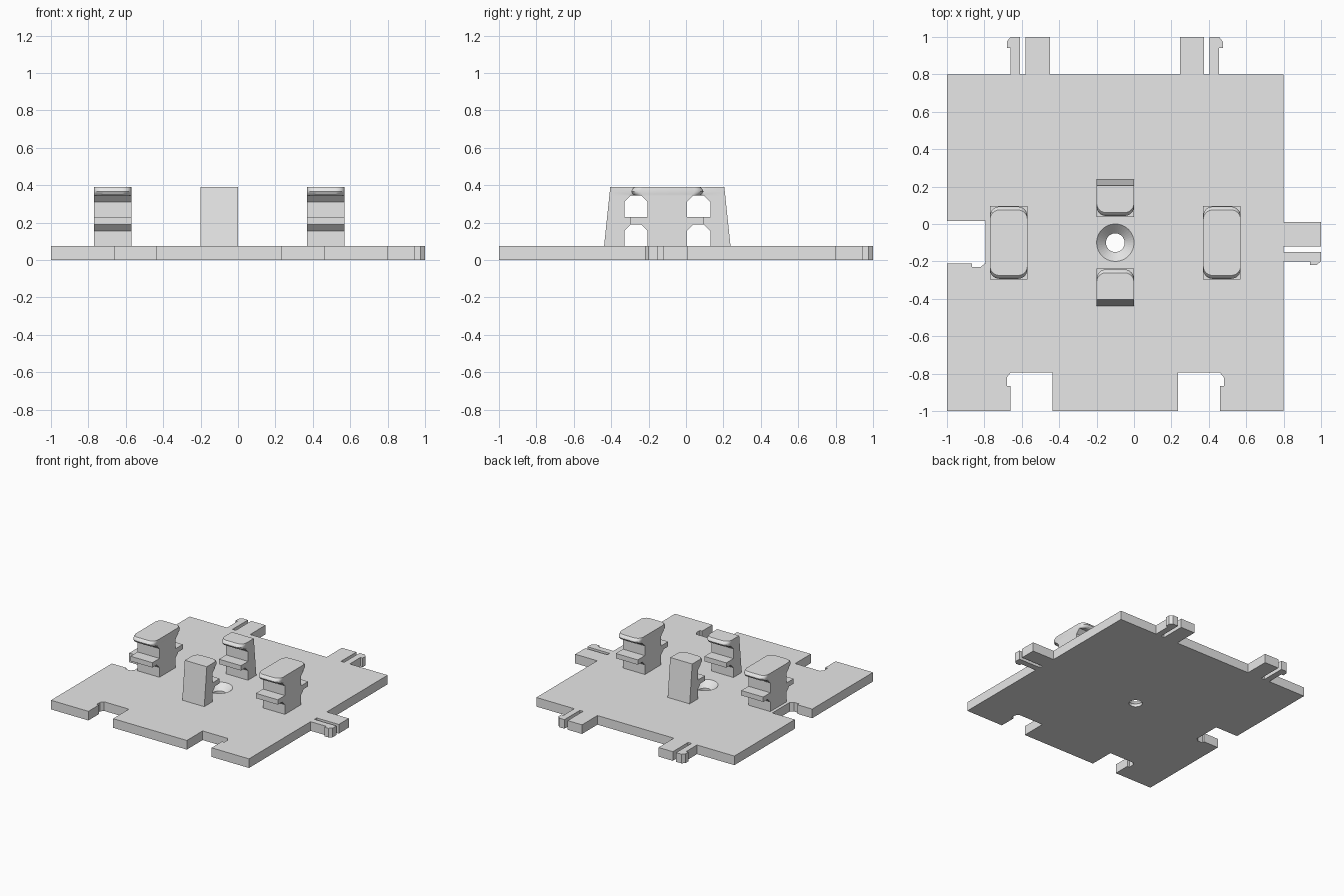
import bpy, bmesh, math
from mathutils import Vector

cube = bpy.data.objects.get("Cube")
if cube:
    bpy.data.objects.remove(cube, do_unlink=True)

grey = bpy.data.materials.new("light grey plastic")
grey.use_nodes = True
grey.diffuse_color = (0.8, 0.8, 0.8, 1)
grey.node_tree.nodes["Principled BSDF"].inputs["Base Color"].default_value = (0.8, 0.8, 0.8, 1)

CX = CY = -0.1      # centre of the post group
THICK = 0.075       # plate thickness
HALF = 0.1          # half width of a post
LIP_Z, TOP_Z = 0.345, 0.39


def finish(name, bm):
    bmesh.ops.recalc_face_normals(bm, faces=bm.faces)
    mesh = bpy.data.meshes.new(name)
    bm.to_mesh(mesh)
    bm.free()
    mesh.materials.append(grey)
    obj = bpy.data.objects.new(name, mesh)
    bpy.context.collection.objects.link(obj)
    return obj


def smooth(obj):
    bpy.ops.object.select_all(action='DESELECT')
    obj.select_set(True)
    bpy.context.view_layer.objects.active = obj
    bpy.ops.object.shade_smooth_by_angle(angle=math.radians(30))


def loft(bm, rings):
    """Skin a closed solid through rings with equal point counts."""
    loops = [[bm.verts.new(p) for p in ring] for ring in rings]
    n = len(loops[0])
    for a, b in zip(loops, loops[1:]):
        for i in range(n):
            j = (i + 1) % n
            bm.faces.new((a[i], a[j], b[j], b[i]))
    bm.faces.new(loops[0][::-1])
    bm.faces.new(loops[-1])


# Base plate: snap tabs on two sides, matching sockets on the other two
TAB = [(0, 0), (0, .14), (-.02, .14), (-.02, .175), (0, .2), (.05, .2),
       (.05, 0), (.08, 0), (.08, .2), (.21, .2), (.21, 0)]
SOCKET = [(0, 0), (0, .135), (-.02, .135), (-.02, .18), (0, .205), (.225, .205), (.225, 0)]


def place(shape, origin, along, out):
    o, a, b = Vector(origin), Vector(along), Vector(out)
    return [o + a * u + b * v for u, v in shape]


X, Y = Vector((1, 0)), Vector((0, 1))
outline = [Vector((-1, -1))]
outline += place(SOCKET, (-.66, -1), X, Y)
outline += place(SOCKET, (.46, -1), -X, Y)[::-1]
outline += [Vector((.8, -1))]
outline += place(TAB, (.8, -.2), Y, X)
outline += [Vector((.8, .8))]
outline += place(TAB, (.455, .8), -X, Y)
outline += place(TAB, (-.66, .8), X, Y)[::-1]
outline += [Vector((-1, .8))]
outline += place(SOCKET, (-1, -.21), Y, X)[::-1]

bm = bmesh.new()
loft(bm, [[(p.x, p.y, z) for p in outline] for z in (0, THICK)])
plate = finish("base_plate", bm)

# Countersunk screw hole
bm = bmesh.new()
SEG = 40
loft(bm, [[(CX + r * math.cos(2 * math.pi * i / SEG), CY + r * math.sin(2 * math.pi * i / SEG), z)
           for i in range(SEG)]
          for r, z in ((.05, -.05), (.05, .025), (.1, THICK), (.1, .12))])
cutter = finish("screw_hole_cutter", bm)
cutter.hide_render = True
cut = plate.modifiers.new("screw_hole", 'BOOLEAN')
cut.object = cutter
cut.operation = 'DIFFERENCE'
cut.solver = 'EXACT'
smooth(plate)
bpy.ops.object.modifier_apply(modifier="screw_hole")
bpy.data.objects.remove(cutter, do_unlink=True)


def catch_side(body, reach):
    """Profile of a grooved side from the bottom up: body, ledge, body, flare."""
    flare = body + math.copysign(.035, reach - body)
    return [(body, THICK), (body, .155), (flare, .19), (reach, .19), (reach, .23),
            (body, .23), (body, .31), (flare, LIP_Z)]


def corner(cx, cy, r, start):
    """Quarter circle, counter-clockwise."""
    return [(cx + r * math.cos(start + i * math.pi / 12),
             cy + r * math.sin(start + i * math.pi / 12)) for i in range(7)]


LIP_LEVELS = [(LIP_Z, .02), (.353, .007), (.366, 0), (.38, .006), (TOP_Z, .018)]
R = .05


def make_post(name, x, profile, lip_ring, flip=1):
    bm = bmesh.new()
    loft(bm, [[(x + dx, CY + flip * y, z) for y, z in profile] for dx in (-HALF, HALF)])
    loft(bm, [[(x + px, CY + flip * py, z) for px, py in lip_ring(z, inset)]
              for z, inset in LIP_LEVELS])
    smooth(finish(name, bm))


# Side posts: grooved on both ends, with a lip rounded at all corners
def double_lip(z, inset):
    c, h = HALF - R, .193 - inset - R
    q = math.pi / 2
    return (corner(c, h, R, 0) + corner(-c, h, R, q)
            + corner(-c, -h, R, 2 * q) + corner(c, -h, R, 3 * q))


double = catch_side(.105, .197) + catch_side(-.105, -.197)[::-1]
make_post("right_post", -.67, double, double_lip)
make_post("left_post", .47, double, double_lip)


# Front and back posts: sloped outer face, grooved only on the inner side
def outer(z):
    return .338 - .033 * (z - THICK) / (TOP_Z - THICK)


def single_lip(z, inset):
    c, h = HALF - R, .143 + inset + R
    return ([(HALF, outer(z)), (-HALF, outer(z))]
            + corner(-c, h, R, math.pi) + corner(c, h, R, 1.5 * math.pi))


single = catch_side(.23, .138) + [(outer(LIP_Z), LIP_Z), (outer(THICK), THICK)]
make_post("back_post", CX, single, single_lip)
make_post("front_post", CX, single, single_lip, flip=-1)
